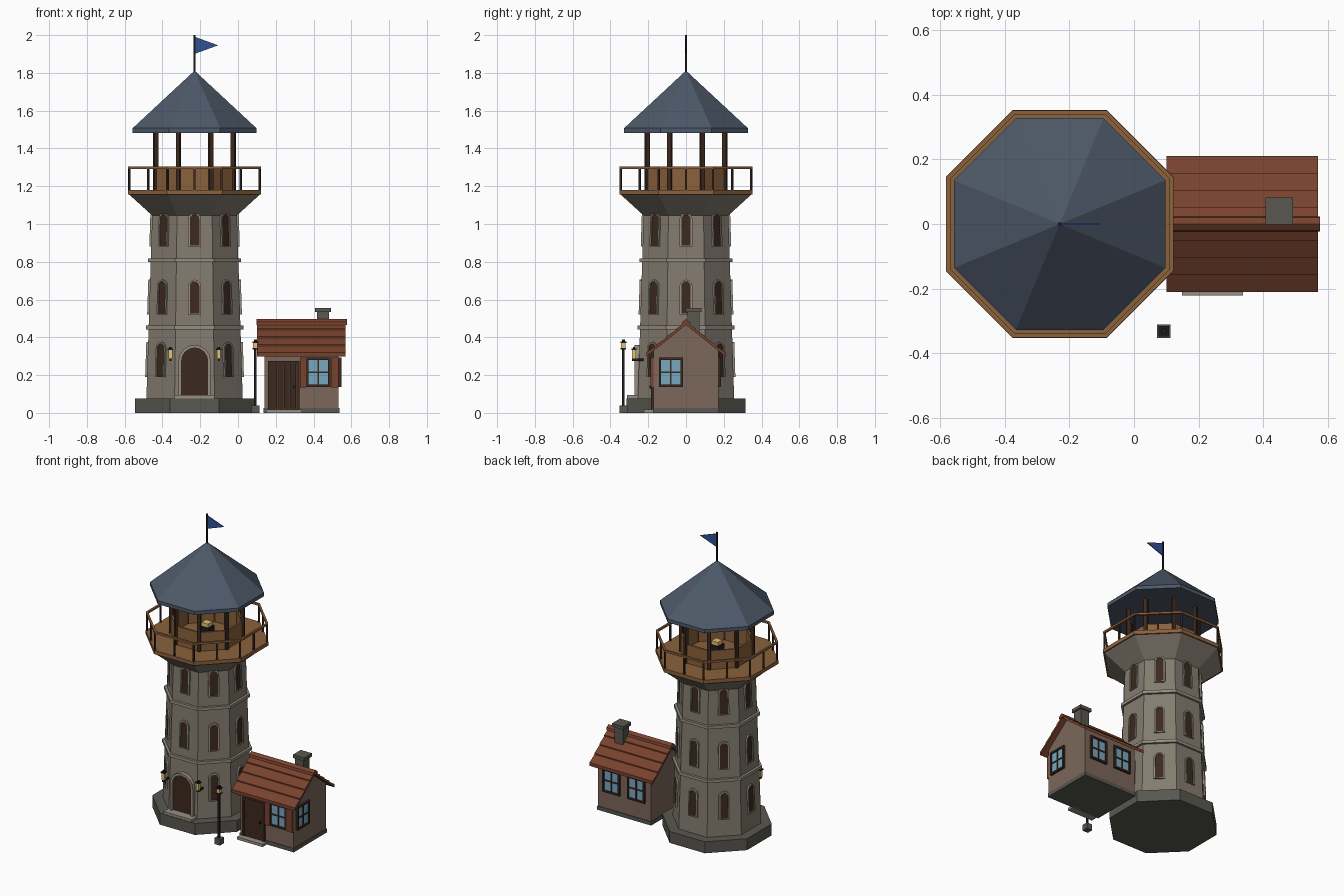
import bpy, bmesh
from math import pi, cos, sin, tan, radians
from mathutils import Matrix, Vector

if "Cube" in bpy.data.objects:
    bpy.data.objects.remove(bpy.data.objects["Cube"])

COL = dict(stone=(.23, .20, .16), trim=(.30, .27, .22), base=(.10, .095, .08), wood=(.26, .12, .045),
           dark=(.045, .022, .013), slate=(.075, .10, .14), tile=(.19, .055, .027), wall=(.20, .135, .10),
           glass=(.19, .39, .53), black=(.012, .012, .012), glow=(.80, .55, .18), blue=(.03, .08, .30))
MAT = {}
for k, c in COL.items():
    MAT[k] = bpy.data.materials.new(k)
    MAT[k].diffuse_color = (*c, 1)
CX = -0.23                                   # tower axis
TOWER = Matrix.Translation((CX, 0, 0))
SIDES = [TOWER @ Matrix.Rotation(k * pi / 4, 4, 'Z') for k in range(8)]   # local -y points outward


def finish(name, bm, mat):
    bmesh.ops.recalc_face_normals(bm, faces=bm.faces)
    me = bpy.data.meshes.new(name)
    bm.to_mesh(me)
    bm.free()
    ob = bpy.data.objects.new(name, me)
    me.materials.append(MAT[mat])
    bpy.context.collection.objects.link(ob)
    return ob


def boxes(name, items, mat):
    """items: (xmin, xmax, ymin, ymax, zmin, zmax[, matrix])"""
    bm = bmesh.new()
    for it in items:
        a, b, c, d, e, f = it[:6]
        m = it[6] if len(it) > 6 else Matrix()
        m = m @ Matrix.Translation(((a + b) / 2, (c + d) / 2, (e + f) / 2)) @ Matrix.Diagonal((b - a, d - c, f - e, 1))
        bmesh.ops.create_cube(bm, size=1, matrix=m)
    return finish(name, bm, mat)


def octagon(name, profile, mat, closed=False):
    """Eight-sided lathe of (apothem, z) points around the tower axis."""
    bm = bmesh.new()
    rings = []
    for ap, z in profile:
        r = ap / cos(pi / 8)
        rings.append([bm.verts.new((CX + r * cos(pi / 8 + k * pi / 4), r * sin(pi / 8 + k * pi / 4), z)) for k in range(8)])
    pairs = list(zip(rings, rings[1:]))
    if closed:
        pairs.append((rings[-1], rings[0]))
    for a, b in pairs:
        for k in range(8):
            bm.faces.new((a[k], a[(k + 1) % 8], b[(k + 1) % 8], b[k]))
    if not closed:
        bm.faces.new(rings[0])
        bm.faces.new(rings[-1])
    bmesh.ops.remove_doubles(bm, verts=bm.verts, dist=1e-5)
    return finish(name, bm, mat)


def extrude(bm, pts, vec):
    """Prism from a closed outline and an extrusion vector."""
    a = [bm.verts.new(p) for p in pts]
    b = [bm.verts.new(Vector(p) + vec) for p in pts]
    n = len(a)
    bm.faces.new(a)
    bm.faces.new(b[::-1])
    for i in range(n):
        bm.faces.new((a[i], a[(i + 1) % n], b[(i + 1) % n], b[i]))


def arch(w, z0, z1, n=8):
    """Outline of a round-topped opening: half width w, sill z0, crown z1."""
    return [(-w, z0)] + [(-w * cos(pi * i / n), z1 - w + w * sin(pi * i / n)) for i in range(n + 1)] + [(w, z0)]


def openings(name, specs, t, depth):
    """specs: (matrix, half width, z0, z1); builds stone surrounds and dark panels."""
    fr, pn = bmesh.new(), bmesh.new()
    for m, w, z0, z1 in specs:
        o, i = arch(w, z0, z1), arch(w - t, z0 + t * .6, z1 - t)
        n = len(o)
        v = [[fr.verts.new(m @ Vector((x, y, z))) for x, z in pts] for pts, y in
             ((o, .02), (o, -depth), (i, -depth), (i, .02))]
        for a, b in ((0, 1), (1, 2), (2, 3), (3, 0)):
            for k in range(n):
                fr.faces.new((v[a][k], v[a][(k + 1) % n], v[b][(k + 1) % n], v[b][k]))
        extrude(pn, [m @ Vector((x, -.004, z)) for x, z in i], m.to_3x3() @ Vector((0, .024, 0)))
    finish(name + "_surround", fr, 'trim')
    finish(name + "_panel", pn, 'dark')


# Tower masonry
octagon("tower_plinth", [(.315, 0), (.315, .077)], 'base')
octagon("tower_shaft", [(.255, .077), (.224, 1.05)], 'stone')
octagon("corbel", [(.224, 1.045), (.345, 1.155)], 'stone')
for i, (z, ap) in enumerate(((.452, .258), (.808, .247))):
    octagon(f"string_course_{i}", [(ap, z - .01), (ap, z + .01)], 'trim')

# Tower windows and door
tilt = Matrix.Rotation(math_t := -.032, 4, 'X')
specs = []
for row, (z0, z1) in enumerate(((.19, .375), (.52, .705), (.88, 1.06))):
    zc = (z0 + z1) / 2
    ap = .255 - .0319 * (zc - .077)
    for k, m in enumerate(SIDES):
        if row or k:
            specs.append((m @ Matrix.Translation((0, -ap, zc)) @ tilt, .034, z0 - zc, z1 - zc))
openings("tower_window", specs, .009, .010)
openings("tower_door", [(TOWER @ Matrix.Translation((0, -.252, 0)), .085, .077, .36)], .016, .02)
boxes("tower_door_step", [(CX - .105, CX + .105, -.312, -.24, .077, .094)], 'trim')

# Deck, railing and lookout parapet
octagon("deck", [(.353, 1.155), (.353, 1.18)], 'wood')
octagon("hand_rail", [(.352, 1.292), (.352, 1.305), (.339, 1.305), (.339, 1.292)], 'wood', True)
h = .345 * tan(pi / 8)
boxes("rail_posts", [(x - .005, x + .005, -.351, -.341, 1.18, 1.295, m) for m in SIDES for x in (0, h)], 'dark')
octagon("lookout_parapet", [(.209, 1.18), (.209, 1.305), (.197, 1.305), (.197, 1.18)], 'wood', True)
turn = Matrix.Rotation(pi / 8, 4, 'Z')
boxes("roof_posts", [(-.011, .011, -.233, -.211, 1.18, 1.49, m @ turn) for m in SIDES], 'dark')

# Brazier in the lookout
boxes("brazier_box", [(CX - .033, CX + .033, -.033, .033, 1.18, 1.25)], 'black')
boxes("brazier_fire", [(CX - .024, CX + .024, -.024, .024, 1.25, 1.275)], 'glow')

# Tower roof, pole and flag
octagon("tower_roof", [(.328, 1.483), (.328, 1.507), (.002, 1.81)], 'slate')
boxes("flag_pole", [(CX - .005, CX + .005, -.005, .005, 1.79, 2.0)], 'black')
bm = bmesh.new()
extrude(bm, [(CX + .004, -.003, 1.99), (CX + .125, -.003, 1.946), (CX + .004, -.003, 1.902)], Vector((0, .006, 0)))
finish("flag", bm, 'blue')

# Wall lanterns beside the tower door, and the lamp post
arms, caps, glows = [], [], []
for s in (-1, 1):
    x = CX + s * .128
    arms.append((x - .005, x + .005, -.285, -.225, .275, .287))
    caps += [(x - .014, x + .014, -.289, -.261, .333, .341), (x - .006, x + .006, -.281, -.269, .341, .35)]
    glows.append((x - .010, x + .010, -.285, -.265, .287, .333))
boxes("lantern_arms", arms, 'black')
boxes("lantern_caps", caps, 'black')
boxes("lantern_glass", glows, 'glow')
LX, LY = .092, -.332


def lamp(r, z0, z1):
    return (LX - r, LX + r, LY - r, LY + r, z0, z1)


boxes("lamp_post_foot", [lamp(.021, 0, .04)], 'base')
boxes("lamp_post", [lamp(.006, .04, .335), lamp(.015, .335, .343), lamp(.016, .37, .378), lamp(.008, .378, .388)], 'black')
boxes("lamp_post_glass", [lamp(.012, .343, .37)], 'glow')

# Cottage walls
X0, X1, Y = .14, .533, .172
bm = bmesh.new()
extrude(bm, [(X0, -Y, .02), (X0, Y, .02), (X0, Y, .328), (X0, 0, .466), (X0, -Y, .328)], Vector((X1 - X0, 0, 0)))
finish("cottage_walls", bm, 'wall')
boxes("cottage_plinth", [(X0 - .004, X1 + .004, -Y - .004, Y + .004, 0, .025)], 'base')

# Cottage roof: overlapping tile courses on both slopes
bm = bmesh.new()
L = lambda y: .478 - .80 * y
for s in (-1, 1):
    for yo in (.21, .157, .105, .053):
        yi = max(yo - .07, 0)
        pts = ((yo, L(yo) - .012), (yo, L(yo) + .010), (yi, L(yi)), (yi, L(yi) - .012))
        extrude(bm, [(.10, s * y, z) for y, z in pts], Vector((.47, 0, 0)))
finish("cottage_roof_tiles", bm, 'tile')
bm = bmesh.new()
extrude(bm, [(.098, y, z) for y, z in ((-.024, .466), (-.02, .482), (0, .496), (.02, .482), (.024, .466))], Vector((.478, 0, 0)))
finish("cottage_ridge_cap", bm, 'tile')
boxes("chimney", [(.418, .482, .008, .072, .40, .535), (.408, .492, -.002, .082, .533, .555)], 'base')

# Cottage windows
RIGHT = Matrix.Rotation(pi / 2, 4, 'Z')
BACK = Matrix.Rotation(pi, 4, 'Z')
wins = [Matrix.Translation((.425, -Y, .215)), Matrix.Translation((X1, -.08, .215)) @ RIGHT,
        Matrix.Translation((.43, Y, .215)) @ BACK, Matrix.Translation((.245, Y, .215)) @ BACK]
frame, glass = [], []
for m in wins:
    glass.append((-.055, .055, -.006, .01, -.07, .07, m))
    for s in (-1, 1):
        a, b = sorted((s * .052, s * .064))
        c, d = sorted((s * .066, s * .078))
        frame += [(a, b, -.014, .01, -.078, .078, m), (-.064, .064, -.014, .01, c, d, m)]
    frame += [(-.004, .004, -.011, .01, -.07, .07, m), (-.056, .056, -.011, .01, -.004, .004, m)]
boxes("cottage_window_frames", frame, 'dark')
boxes("cottage_window_glass", glass, 'glass')
boxes("cottage_shutters", [(.327, .361, -Y - .016, -Y, .135, .292), (.492, .533, -Y - .016, -Y, .135, .292)], 'tile')

# Cottage door with planks and step
yd = -Y
boxes("cottage_door_frame", [(.160, .176, yd - .014, yd, .015, .275), (.309, .325, yd - .014, yd, .015, .275),
                             (.160, .325, yd - .014, yd, .26, .275)], 'dark')
boxes("cottage_door_planks", [(.176 + i * .0333, .207 + i * .0333, yd - .009, yd + .01, .018, .26) for i in range(4)], 'dark')
boxes("cottage_door_handle", [(.292, .299, yd - .02, yd - .008, .13, .145)], 'black')
boxes("cottage_door_step", [(.148, .338, -.222, -.165, 0, .018)], 'trim')

for m in bpy.data.materials:
    if m.users and not m.is_grease_pencil:
        m.use_nodes = True
        m.node_tree.nodes["Principled BSDF"].inputs["Base Color"].default_value = m.diffuse_color
